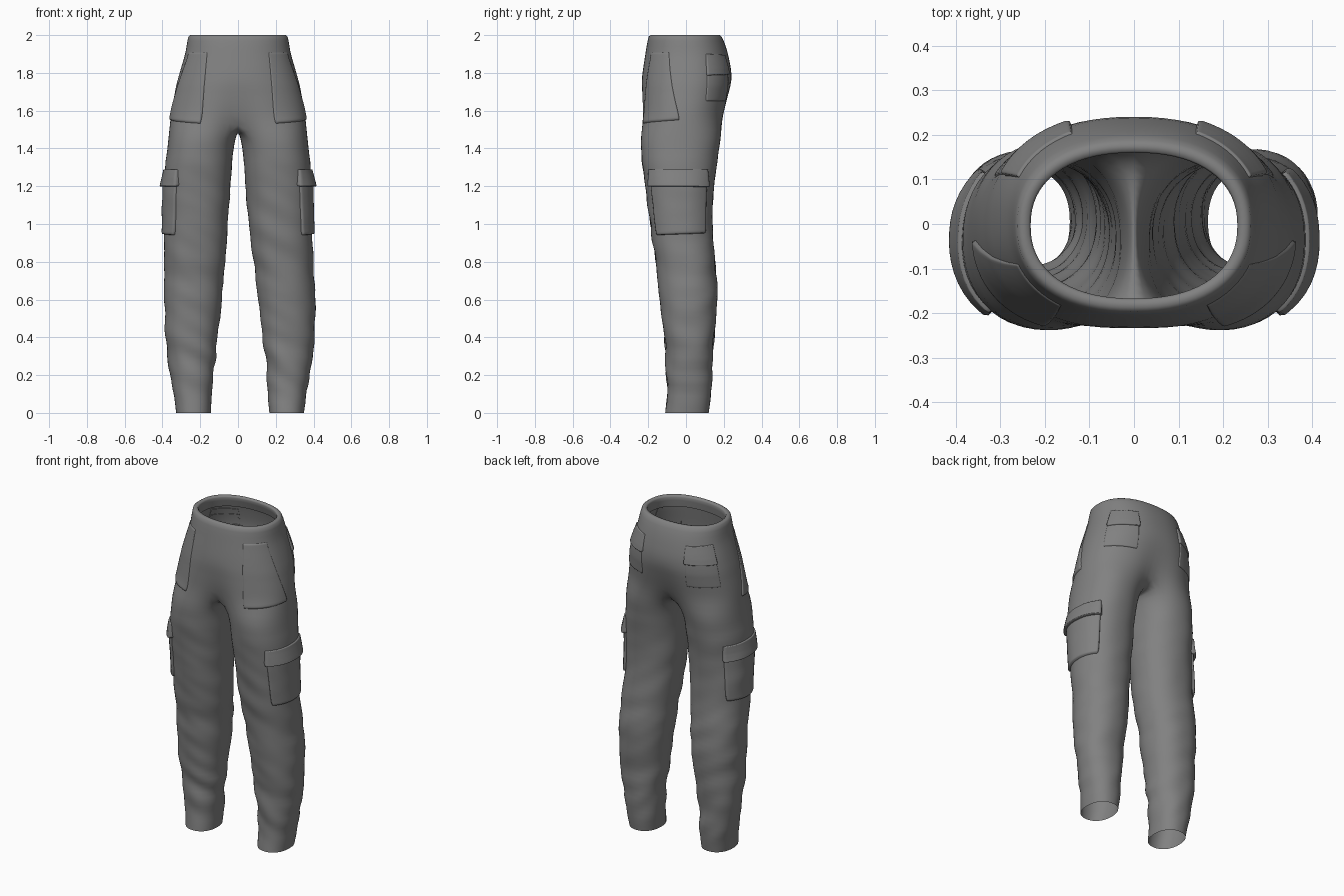
import bpy, bmesh, math
from mathutils import Vector, noise
from mathutils.bvhtree import BVHTree

if "Cube" in bpy.data.objects:
    bpy.data.objects.remove(bpy.data.objects["Cube"])

cloth = bpy.data.materials.new("grey_cloth")
cloth.diffuse_color = (0.22, 0.22, 0.22, 1)
cloth.use_nodes = True
cloth.node_tree.nodes["Principled BSDF"].inputs["Base Color"].default_value = cloth.diffuse_color

# hip rows: z, half width, front y, back y
HIP = [(1.53, .362, -.245, .205), (1.6, .354, -.245, .217), (1.7, .335, -.24, .236),
       (1.8, .309, -.23, .24), (1.9, .28, -.215, .222), (1.95, .271, -.207, .207),
       (2.0, .262, -.197, .188)]
# leg rows: z, inner x, outer x, front y, back y
LEG = [(0, .155, .338, -.11, .12), (.1, .148, .351, -.1, .131), (.2, .142, .366, -.1, .14),
       (.3, .133, .382, -.105, .145), (.4, .12, .394, -.115, .15), (.6, .095, .4, -.138, .165),
       (.7, .085, .398, -.147, .163), (.8, .076, .395, -.16, .152), (1.0, .055, .392, -.19, .14),
       (1.2, .04, .39, -.215, .147), (1.3, .032, .385, -.23, .162), (1.4, .023, .376, -.24, .177),
       (1.48, .006, .367, -.245, .194)]


def sample(rows, z):
    """Smooth interpolation through the rows."""
    n = len(rows)
    i = max(k for k in range(n - 1) if rows[k][0] <= z + 1e-6)
    a, b = rows[i], rows[i + 1]
    h = b[0] - a[0]
    t = (z - a[0]) / h

    def slope(k, c):
        lo, hi = rows[max(k - 1, 0)], rows[min(k + 1, n - 1)]
        return (hi[c] - lo[c]) / (hi[0] - lo[0]) * h
    return [(2*t**3 - 3*t*t + 1) * a[c] + (t**3 - 2*t*t + t) * slope(i, c)
            + (3*t*t - 2*t**3) * b[c] + (t**3 - t*t) * slope(i + 1, c) for c in range(1, len(a))]


def oval(angle, power):
    c, s = math.cos(angle), math.sin(angle)
    return math.copysign(abs(c) ** power, c), math.copysign(abs(s) ** power, s)


OUT, INN = 36, 16          # segments of the outer arc and of the inseam arc


def hip_ring(z, inset=0.0, at=None):
    w, f, b = sample(HIP, z)
    pts = []
    for i in range(OUT + 1):
        c, s = oval(math.pi * (i / OUT - .5), .88)
        x, y = (w - inset) * max(c, 0), (f + b) / 2 + (b - f - 2 * inset) / 2 * s
        dip = .17 * max(0, (1.78 - z) / .23) ** 1.5
        y *= 1 - dip * math.exp(-(x / .09) ** 2)
        pts.append(Vector((x if 0 < i < OUT else 0, y, at or z)))
    return pts


def crotch_ring():
    pts = hip_ring(1.555)
    y0, y1 = pts[-1].y, pts[0].y
    for k in range(1, INN):
        t = k / INN
        pts.append(Vector((0, y0 + (y1 - y0) * t, 1.5 + .055 * (2 * t - 1) ** 2)))
    return pts


def leg_ring(z):
    xi, xo, f, b = sample(LEG, z)
    reach = math.radians(135)
    angles = [reach * (2 * i / OUT - 1) for i in range(OUT + 1)]
    angles += [reach + (2 * math.pi - 2 * reach) * k / INN for k in range(1, INN)]
    pts = []
    for a in angles:
        c, s = oval(a, .9)
        pts.append(Vector(((xi + xo) / 2 + (xo - xi) / 2 * c, (f + b) / 2 + (b - f) / 2 * s, z)))
    return pts


def finish(name, bm):
    me = bpy.data.meshes.new(name)
    bm.to_mesh(me)
    for p in me.polygons:
        p.use_smooth = True
    me.materials.append(cloth)
    ob = bpy.data.objects.new(name, me)
    bpy.context.collection.objects.link(ob)
    return ob


# trousers: rolled waist, hips, crotch seam, two legs
rings = [hip_ring(1.93, .036), hip_ring(1.97, .034), hip_ring(1.99, .032), hip_ring(2.0, .025, 1.999),
         hip_ring(2.0, .01), hip_ring(2.0, 0, 1.993)]
rings += [hip_ring(1.97 - .03 * i) for i in range(14)]
rings.append(crotch_ring())
rings += [leg_ring(1.48 - .0296 * i) for i in range(50)] + [leg_ring(0)]
bm = bmesh.new()
for side in (1, -1):
    loops = [[bm.verts.new((p.x * side, p.y, p.z)) for p in r] for r in rings]
    for a, b in zip(loops, loops[1:]):
        closed = len(a) > OUT + 1
        count = len(a) if closed else OUT
        for i in range(count):
            j = (i + 1) % len(a)
            quad = [a[i], b[i], b[j], a[j]]
            bm.faces.new(quad if side > 0 else quad[::-1])
bmesh.ops.remove_doubles(bm, verts=bm.verts, dist=.0008)
for _ in range(6):
    bmesh.ops.smooth_vert(bm, verts=[v for v in bm.verts if 1.36 < v.co.z < 1.72], factor=.5,
                          use_axis_x=True, use_axis_y=True, use_axis_z=True)
# cloth folds, and a slight sideways lean of the lower legs
bm.normal_update()
for v in bm.verts:
    z = v.co.z
    if z < 1.45:
        amp = .004 + .007 * math.exp(-((z - .27) / .15) ** 2) + .003 * math.exp(-((z - .72) / .15) ** 2)
        amp *= min(1, z / .12) * min(1, (1.45 - z) / .3)
        p = Vector((v.co.x * 5, v.co.y * 5, z * 11 + v.co.x * 6))
        v.co += v.normal * amp * noise.noise(p) * 1.5
    v.co.x += .011 * min(1, max(0, (1.0 - z) / .5))
tree = BVHTree.FromBMesh(bm)
finish("trousers", bm)


def patch(name, side, axis, corners, top, bottom, rounding=.05):
    """Raised cloth panel; corners are (angle, z): top a, top b, bottom b, bottom a."""
    (a0, z0), (a1, z1), (a2, z2), (a3, z3) = corners
    bm = bmesh.new()
    steps = [0, .012, .035] + [i / 16 for i in range(1, 16)] + [.965, .988, 1]
    n = len(steps)
    grid = []
    for v in steps:                      # v runs from top to bottom
        row = []
        for u0 in steps:
            squeeze = 1 - rounding * max(0, (v - .88) / .12) ** 2
            u = .5 + (u0 - .5) * squeeze
            ang = math.radians((a0 + (a1 - a0) * u) * (1 - v) + (a3 + (a2 - a3) * u) * v)
            z = (z0 + (z1 - z0) * u) * (1 - v) + (z3 + (z2 - z3) * u) * v
            d = Vector((side * math.cos(ang), math.sin(ang), 0))
            hit, nor, _, _ = tree.ray_cast(Vector((axis[0] * side, axis[1], z)), d)
            nor = nor if nor.dot(d) > 0 else -nor
            edge = min(u0, 1 - u0, v, 1 - v)
            lift = top + (bottom - top) * v
            off = -.004 if edge == 0 else lift * (.8 if edge < .02 else 1)
            row.append(bm.verts.new(hit + nor * off))
        grid.append(row)
    for r in range(n - 1):
        for c in range(n - 1):
            q = [grid[r][c], grid[r + 1][c], grid[r + 1][c + 1], grid[r][c + 1]]
            bm.faces.new(q if side > 0 else q[::-1])
    finish(name, bm)


for side, label in ((1, "right"), (-1, "left")):
    # slanted front pockets
    patch("front_pocket_" + label, side, (.12, 0),
          [(-77, 1.91), (-33, 1.91), (-7, 1.55), (-72, 1.53)], .003, .009)
    # back pockets with flaps
    patch("back_pocket_" + label, side, (.12, 0),
          [(83, 1.86), (36, 1.86), (28, 1.65), (82, 1.65)][::1], .005, .005)
    patch("back_pocket_flap_" + label, side, (.12, 0),
          [(85, 1.895), (37, 1.9), (32, 1.785), (85, 1.79)], .006, .013)
    # cargo pockets with flaps on the thighs
    patch("cargo_pocket_" + label, side, (.215, -.03),
          [(-57, 1.27), (50, 1.27), (46, .95), (-46, .94)], .008, .014)
    patch("cargo_flap_" + label, side, (.215, -.03),
          [(-58, 1.29), (51, 1.29), (52, 1.195), (-59, 1.2)], .009, .026, .03)
